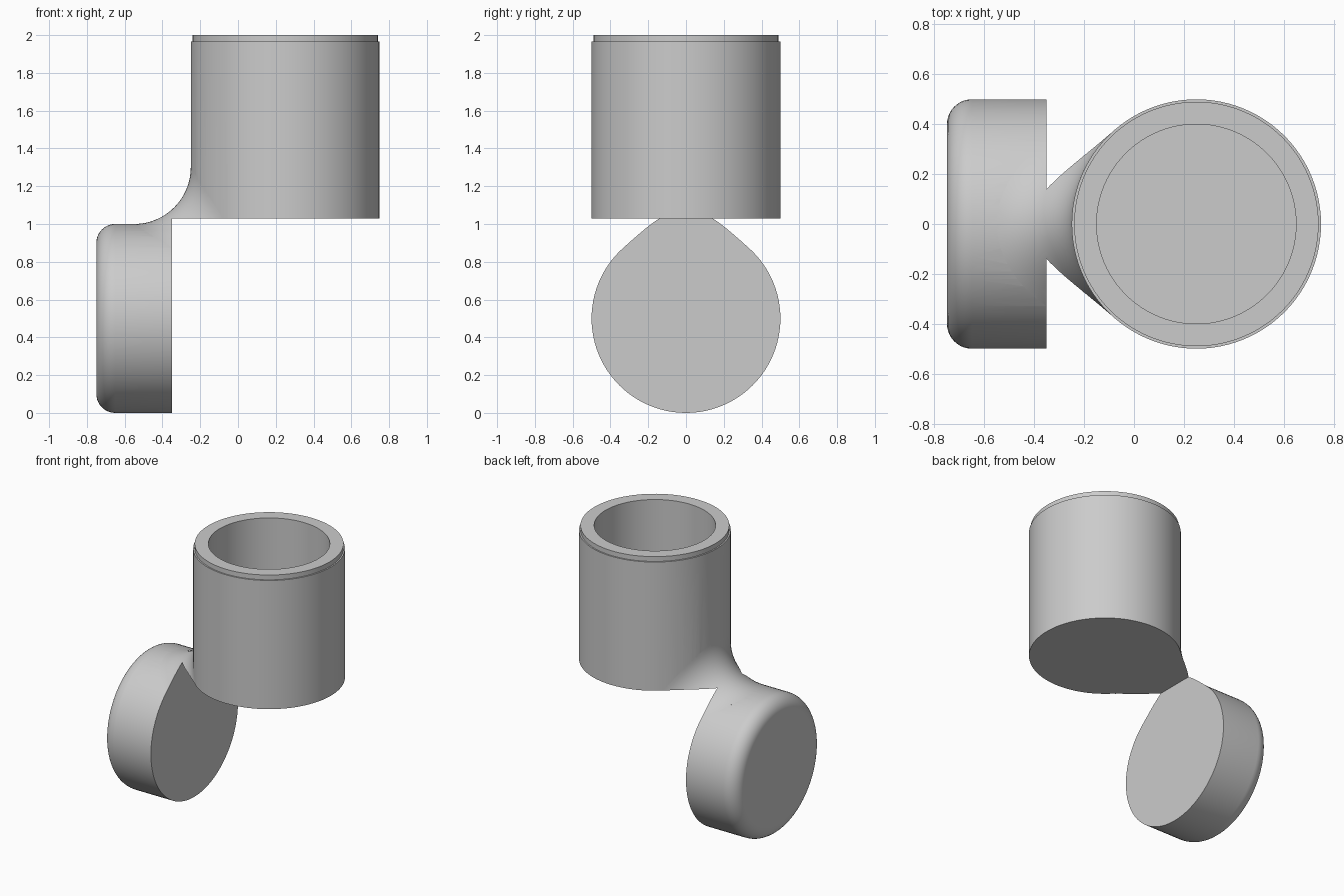
import bpy, bmesh, math
from mathutils import Vector, Matrix

if "Cube" in bpy.data.objects:
    bpy.data.objects.remove(bpy.data.objects["Cube"])

SEG = 96
R, F = 0.5, 0.3            # cylinder radius, blend radius
AX, BZ = 0.25, 0.5         # vertical axis x, horizontal axis z


def finish(bm, name):
    bmesh.ops.recalc_face_normals(bm, faces=bm.faces)
    me = bpy.data.meshes.new(name)
    bm.to_mesh(me)
    bm.free()
    ob = bpy.data.objects.new(name, me)
    bpy.context.collection.objects.link(ob)
    return ob


def lathe(name, profile, matrix):
    """Revolve (r, z) points about z, cap both ends, then place."""
    bm = bmesh.new()
    rings = []
    for r, z in profile:
        rings.append([bm.verts.new((r * math.cos(2 * math.pi * i / SEG),
                                    r * math.sin(2 * math.pi * i / SEG), z)) for i in range(SEG)])
    for a, b in zip(rings, rings[1:]):
        for i in range(SEG):
            j = (i + 1) % SEG
            bm.faces.new((a[i], a[j], b[j], b[i]))
    bm.faces.new(rings[0])
    bm.faces.new(rings[-1])
    bm.transform(matrix)
    return finish(bm, name)


def boolean(ob, other, op):
    m = ob.modifiers.new(op, 'BOOLEAN')
    m.object, m.operation, m.solver = other, op, 'EXACT'
    bpy.context.view_layer.objects.active = ob
    bpy.ops.object.modifier_apply(modifier=m.name)
    bpy.data.objects.remove(other)


# upright socket with stepped rim and blind bore
elbow = lathe("elbow_fitting",
              [(R, 0.95), (R, 1.965), (0.49, 1.965), (0.49, 2.0), (0.4, 2.0), (0.4, 1.13)],
              Matrix.Translation((AX, 0, 0)))

# sideways disc with rounded outer rim
rim = [(0.4 + 0.1 * math.sin(t), -0.65 - 0.1 * math.cos(t))
       for t in (math.pi / 2 * i / 10 for i in range(11))]
disc = lathe("disc", rim + [(R, -0.3)],
             Matrix.Translation((0, 0, BZ)) @ Matrix.Rotation(math.pi / 2, 4, 'Y'))

# rolling-ball blend between the two cylinders
bm = bmesh.new()
sections = []
for k in range(-15, 16):
    phi = k * 2 * math.pi / SEG
    c, s = math.cos(phi), math.sin(phi)
    centre = Vector((AX - (R + F) * c, (R + F) * s, BZ + (R + F) * c))
    da, db = Vector((c, -s, 0)), Vector((0, -s, -c))
    ang = da.angle(db)
    pts = []
    for i in range(17):
        t = i / 16
        d = (da * math.sin((1 - t) * ang) + db * math.sin(t * ang)) / math.sin(ang)
        pts.append(centre + F * d)
    q = 0.46
    pts += [Vector((AX - (R + F) * c, q * s, BZ + q * c)),
            Vector((AX - q * c, q * s, BZ + q * c)),
            Vector((AX - q * c, q * s, BZ + (R + F) * c))]
    sections.append([bm.verts.new(p) for p in pts])
n = len(sections[0])
for a, b in zip(sections, sections[1:]):
    for i in range(n):
        j = (i + 1) % n
        bm.faces.new((a[i], a[j], b[j], b[i]))
bm.faces.new(sections[0])
bm.faces.new(sections[-1])
bmesh.ops.triangulate(bm, faces=bm.faces)
blend = finish(bm, "blend")

# block that trims away the inner corner
bm = bmesh.new()
bmesh.ops.create_cube(bm, size=1)
bm.transform(Matrix.Translation((0.65, 0, 0.03)) @ Matrix.Diagonal((2, 3, 2, 1)))
block = finish(bm, "trim_block")

boolean(elbow, disc, 'UNION')
boolean(elbow, blend, 'UNION')
boolean(elbow, block, 'DIFFERENCE')

bpy.ops.object.select_all(action='DESELECT')
elbow.select_set(True)
bpy.context.view_layer.objects.active = elbow
bpy.ops.object.shade_smooth_by_angle(angle=math.radians(30))
